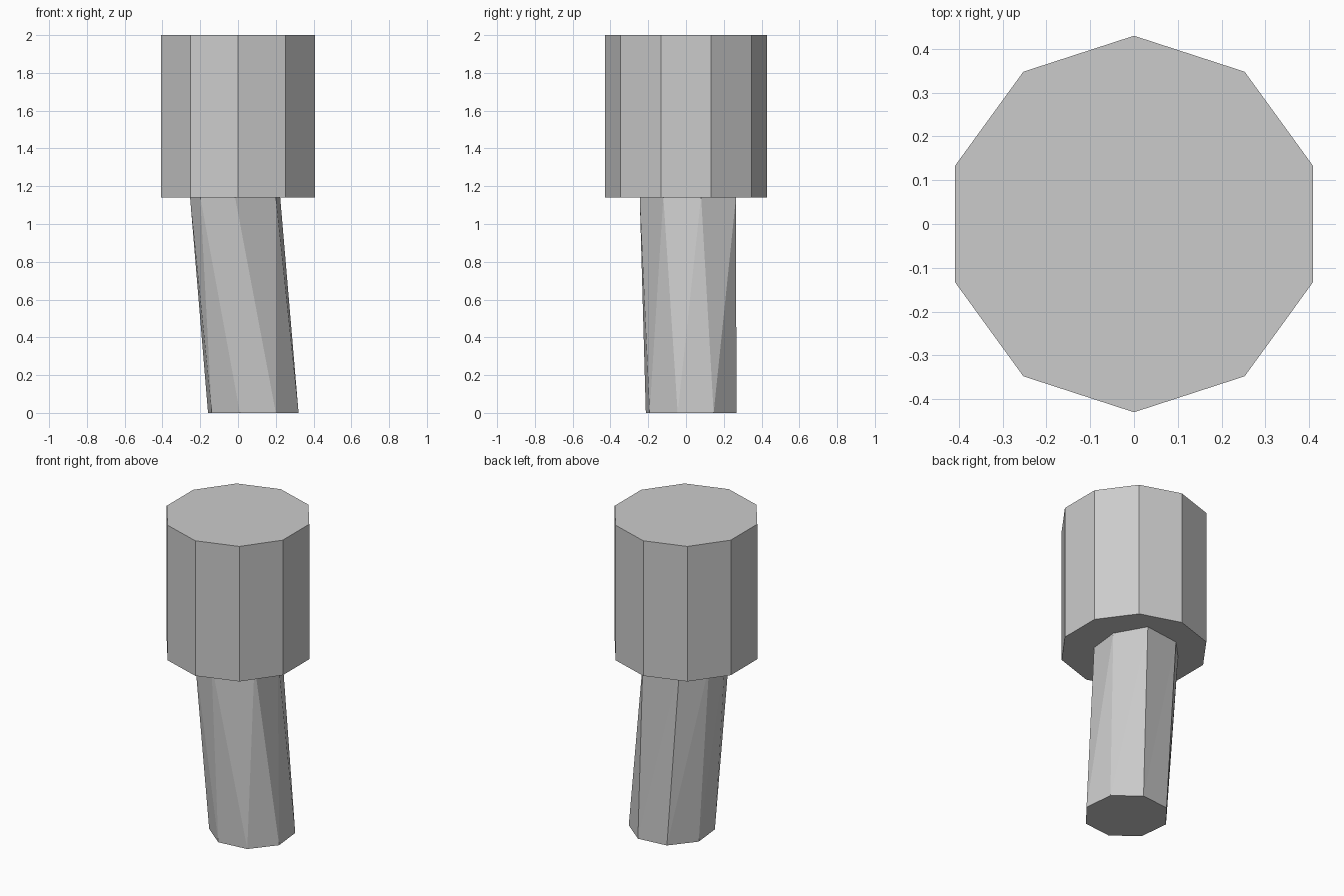
import bpy, bmesh
from math import cos, sin, radians

if "Cube" in bpy.data.objects:
    bpy.data.objects.remove(bpy.data.objects["Cube"])


def ring(n, radius, start, cx=0.0, cy=0.0):
    return [(cx + radius * cos(radians(start + 360 * k / n)),
             cy + radius * sin(radians(start + 360 * k / n))) for k in range(n)]


def loft(name, low, high, z0, z1, twisted=False):
    bm = bmesh.new()
    a = [bm.verts.new((x, y, z0)) for x, y in low]
    b = [bm.verts.new((x, y, z1)) for x, y in high]
    n = len(a)
    bm.faces.new(a[::-1])
    bm.faces.new(b)
    for k in range(n):
        m = (k + 1) % n
        if twisted:
            bm.faces.new((a[k], a[m], b[k]))
            bm.faces.new((a[m], b[m], b[k]))
        else:
            bm.faces.new((a[k], a[m], b[m], b[k]))
    bmesh.ops.recalc_face_normals(bm, faces=bm.faces)
    mesh = bpy.data.meshes.new(name)
    bm.to_mesh(mesh)
    bm.free()
    obj = bpy.data.objects.new(name, mesh)
    bpy.context.collection.objects.link(obj)
    return obj


# Ten-sided head
head = ring(10, 0.43, 90)
loft("head", head, head, 1.14, 2.0)

# Leaning, twisted eight-sided shaft with a slightly uneven upper end
foot = ring(8, 0.25, -16.5, 0.081, 0.027)
neck = [(0.223, 0.08), (0.118, 0.265), (-0.119, 0.235), (-0.24, 0.11),
        (-0.254, -0.03), (-0.20, -0.155), (-0.016, -0.245), (0.20, -0.12)]
loft("shaft", foot, neck, 0.0, 1.145, twisted=True)
